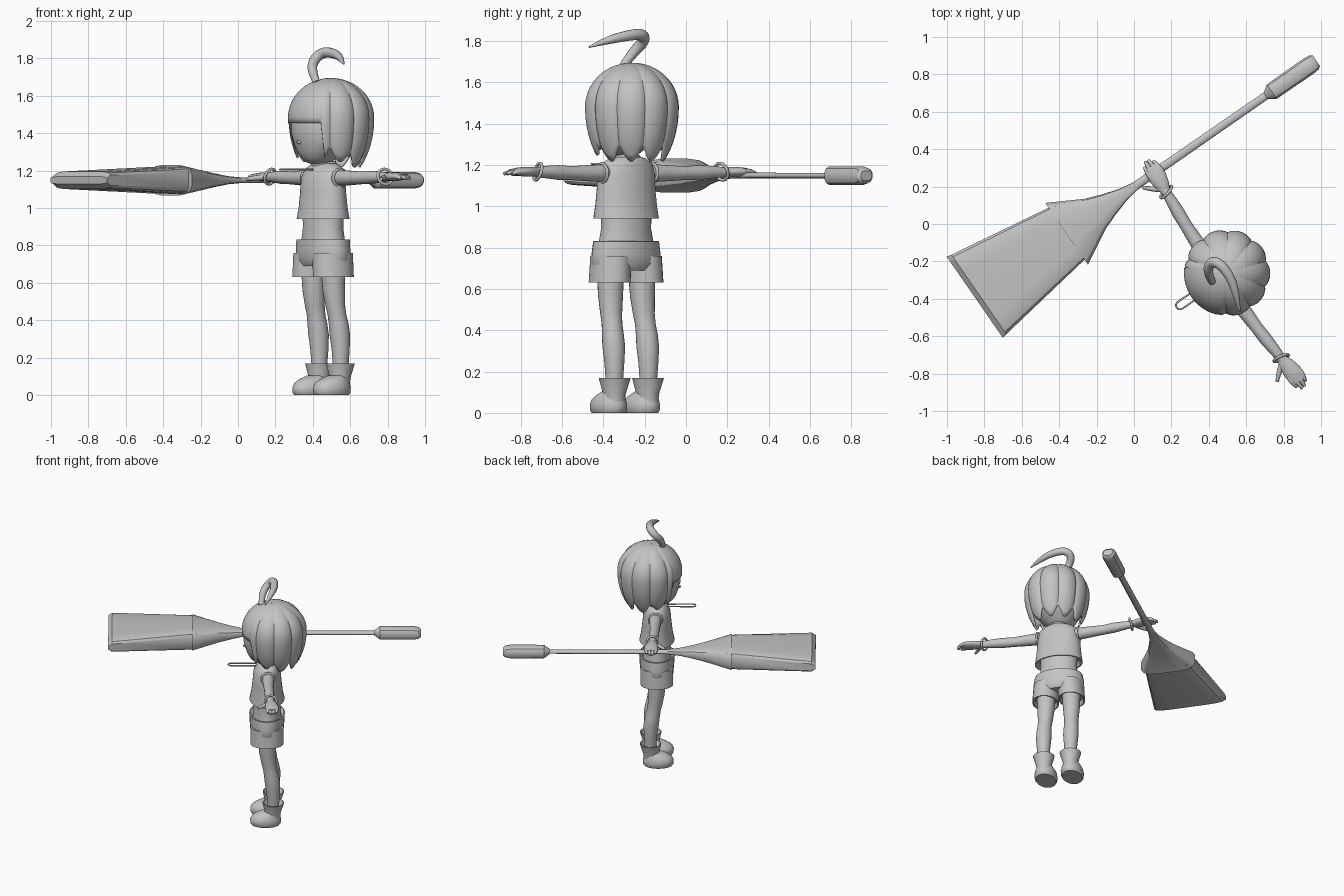
import bpy, bmesh, math
from mathutils import Matrix, Vector

if "Cube" in bpy.data.objects:
    bpy.data.objects.remove(bpy.data.objects["Cube"])

# Figure is built facing -Y, then turned and moved as a whole
PLACE = Matrix.Translation((0.455, -0.29, 0)) @ Matrix.Rotation(math.radians(-55.3), 4, 'Z')

grey = bpy.data.materials.new("plain_grey")
grey.diffuse_color = (0.55, 0.55, 0.55, 1)
grey.use_nodes = True
grey.node_tree.nodes["Principled BSDF"].inputs["Base Color"].default_value = grey.diffuse_color


def finish(ob, angle=50):
    """Place the part, give it the material and shade it."""
    ob.data.materials.clear()
    ob.data.materials.append(grey)
    ob.matrix_world = PLACE @ ob.matrix_world
    bpy.ops.object.select_all(action='DESELECT')
    ob.select_set(True)
    bpy.context.view_layer.objects.active = ob
    bpy.ops.object.shade_smooth_by_angle(angle=math.radians(angle))
    return ob


def from_bmesh(name, bm):
    bmesh.ops.recalc_face_normals(bm, faces=bm.faces)
    me = bpy.data.meshes.new(name)
    bm.to_mesh(me)
    bm.free()
    ob = bpy.data.objects.new(name, me)
    bpy.context.collection.objects.link(ob)
    return ob


def loft(name, axis, secs, n=24, e=1.0, angle=50):
    """Skin of (super)elliptical sections (t, centre1, centre2, half1, half2)."""
    bm = bmesh.new()
    rings = []
    for t, c1, c2, a, b in secs:
        ring = []
        for i in range(n):
            w = 2 * math.pi * (i + 0.5) / n
            c, s = math.cos(w), math.sin(w)
            u = c1 + a * math.copysign(abs(c) ** e, c)
            v = c2 + b * math.copysign(abs(s) ** e, s)
            co = {'X': (t, u, v), 'Y': (u, t, v), 'Z': (u, v, t)}[axis]
            ring.append(bm.verts.new(co))
        rings.append(ring)
    for r0, r1 in zip(rings, rings[1:]):
        for i in range(n):
            j = (i + 1) % n
            bm.faces.new((r0[i], r0[j], r1[j], r1[i]))
    bm.faces.new(rings[0])
    bm.faces.new(rings[-1])
    return finish(from_bmesh(name, bm), angle)


def tube(name, pts, radii, depth, res=4):
    """Tapered round tube along a smooth path."""
    cu = bpy.data.curves.new(name, 'CURVE')
    cu.dimensions = '3D'
    cu.bevel_depth = depth
    cu.bevel_resolution = res
    cu.use_fill_caps = True
    sp = cu.splines.new('NURBS')
    sp.points.add(len(pts) - 1)
    for p, co, r in zip(sp.points, pts, radii):
        p.co = (*co, 1)
        p.radius = r
    sp.order_u = 3
    sp.use_endpoint_u = True
    sp.resolution_u = 6
    ob = bpy.data.objects.new(name, cu)
    bpy.context.collection.objects.link(ob)
    bpy.ops.object.select_all(action='DESELECT')
    ob.select_set(True)
    bpy.context.view_layer.objects.active = ob
    bpy.ops.object.convert(target='MESH')
    return finish(bpy.context.view_layer.objects.active)


def torus(name, loc, rot, major, minor):
    bpy.ops.mesh.primitive_torus_add(location=loc, rotation=rot, major_radius=major,
                                     minor_radius=minor, major_segments=24, minor_segments=8)
    ob = bpy.context.object
    ob.name = name
    bpy.context.view_layer.update()
    return finish(ob)


# Torso: bare midriff, flared sleeveless top, neck and collar
loft("midriff", 'Z', [(.78, 0, 0, .15, .105), (.84, 0, 0, .142, .10), (.89, 0, 0, .132, .096),
                      (.98, 0, 0, .135, .096)])
loft("top", 'Z', [(.98, 0, 0, .13, .09), (.94, 0, 0, .165, .118), (.94, 0, 0, .173, .125),
                  (1.0, 0, 0, .165, .112), (1.08, 0, 0, .158, .103), (1.16, 0, 0, .155, .096),
                  (1.205, 0, .005, .14, .08), (1.23, 0, .01, .10, .065), (1.24, 0, .01, .06, .055)], 32)
loft("neck", 'Z', [(1.2, 0, .01, .05, .05), (1.3, 0, .01, .045, .045)], 16)
torus("collar", (0, .005, 1.235), (.1, 0, 0), .056, .012)
# Looped cord in front of the neck
tube("cord_loop", [(-.02, -.08, 1.205), (-.022, -.22, 1.205), (-.022, -.275, 1.205),
                   (.022, -.275, 1.205), (.022, -.22, 1.205), (.02, -.08, 1.205)], [1] * 6, .005, 2)

# Shorts
loft("shorts_body", 'Z', [(.69, 0, 0, .17, .10), (.72, 0, 0, .186, .12), (.77, 0, 0, .184, .124),
                          (.83, 0, 0, .173, .127), (.832, 0, 0, .165, .12), (.81, 0, 0, .14, .1)], 32)

for s, side in ((1, "left"), (-1, "right")):
    loft(side + "_shorts_leg", 'Z', [(.66, s * .096, 0, .075, .095), (.63, s * .096, 0, .084, .108),
                                     (.63, s * .097, 0, .093, .117), (.76, s * .088, 0, .092, .117)])
    loft(side + "_leg", 'Z', [(z, s * x, y, r, r) for z, x, y, r in (
        (.10, .1, .045, .04), (.17, .1, .045, .043), (.24, .1, .045, .048), (.32, .1, .04, .055),
        (.38, .1, .032, .053), (.43, .098, .022, .05), (.48, .096, .012, .053),
        (.56, .094, .004, .06), (.68, .092, 0, .066))])
    # Rounded shoe with a flared cuff
    loft(side + "_shoe", 'Z', [(0, s * .097, -.01, .07, .10), (.012, s * .097, -.01, .078, .109),
                               (.04, s * .097, -.01, .08, .11), (.065, s * .097, -.007, .074, .10),
                               (.085, s * .098, .005, .062, .08), (.105, s * .098, .03, .05, .055)])
    loft(side + "_cuff", 'Z', [(.05, s * .098, .04, .052, .056), (.09, s * .098, .042, .054, .056),
                               (.168, s * .098, .045, .077, .077), (.168, s * .098, .045, .07, .07),
                               (.13, s * .098, .045, .05, .05)], 16)
    # Arm, bracelet, hand, fingers and thumb
    loft(side + "_arm", 'X', [(s * x, y, z, r, r) for x, y, z, r in (
        (.10, .01, 1.16, .04), (.16, .01, 1.16, .043), (.24, .012, 1.16, .039), (.33, .015, 1.16, .034),
        (.41, .02, 1.163, .036), (.48, .025, 1.165, .031), (.56, .03, 1.165, .024))], 16)
    torus(side + "_armhole", (s * .148, .008, 1.16), (0, math.pi / 2, 0), .046, .008)
    torus(side + "_bracelet", (s * .54, .03, 1.167), (.2, s * 1.3, 0), .042, .008)
    loft(side + "_palm", 'X', [(s * x, y, 1.167, a, b) for x, y, a, b in (
        (.54, .03, .024, .02), (.58, .034, .04, .023), (.63, .038, .05, .023),
        (.67, .04, .048, .019), (.70, .04, .038, .012))], 16)
    for k, length in enumerate((.715, .738, .735, .715)):
        y = .005 + k * .023
        tube(f"{side}_finger_{k + 1}", [(s * .65, y, 1.168), (s * .69, y, 1.17),
                                        (s * length, .035 + (y - .035) * .8, 1.157)], (1, 1, .6), .014, 2)
    tube(side + "_thumb", [(s * .565, .02, 1.165), (s * .60, -.03, 1.16), (s * .632, -.06, 1.155)],
         (1.2, 1, .6), .014, 2)

# Head with a narrow chin and a small nose
loft("head", 'Z', [(1.235, 0, -.03, .035, .04), (1.243, 0, -.028, .06, .068), (1.265, 0, -.025, .09, .095),
                   (1.30, 0, -.014, .128, .125), (1.34, 0, -.002, .16, .15), (1.40, 0, .014, .184, .182),
                   (1.47, 0, .028, .19, .192), (1.55, 0, .04, .18, .18), (1.62, 0, .045, .13, .13)], 32)
loft("nose", 'Y', [(-.12, 0, 1.35, .02, .02), (-.172, 0, 1.352, .005, .006)], 8)

# Hair: lobed dome, short fringe in front, pointed locks at the sides and back
LOCKS, COLS, ROWS = 10, 120, 18
bm = bmesh.new()
crown = bm.verts.new((0, .05, 1.69))
cols = []
for i in range(COLS):
    th = 2 * math.pi * i / COLS
    off = abs((th + math.pi) % (2 * math.pi) - math.pi)   # angle away from the face
    lobe = abs(math.cos(th * LOCKS / 2))
    if off < math.radians(44):
        bottom, lobe = 1.455, .7
    else:
        bottom = 1.29 - .075 * lobe + (.03 if off < math.radians(85) else 0)
    drop = (bottom - 1.48) / .36
    end = math.acos(drop)
    col = []
    for j in range(1, ROWS + 1):
        phi = end * j / ROWS
        c = math.cos(phi)
        z = 1.48 + (.215 if c > 0 else .36) * c
        r = .228 * math.sin(phi) * (.95 + .07 * lobe ** .7)
        col.append(bm.verts.new((r * math.sin(th), .05 - r * math.cos(th), z)))
    cols.append(col)
for i in range(COLS):
    a, b = cols[i], cols[(i + 1) % COLS]
    bm.faces.new((crown, a[0], b[0]))
    for j in range(ROWS - 1):
        bm.faces.new((a[j], a[j + 1], b[j + 1], b[j]))
hair = finish(from_bmesh("hair", bm), 40)
shell = hair.modifiers.new("thickness", 'SOLIDIFY')
shell.thickness = .012
shell.offset = -1

# Curled tuft on the crown
tuft = [(.42, -.31, 1.67), (.39, -.26, 1.74), (.41, -.20, 1.80), (.46, -.21, 1.835),
        (.52, -.29, 1.825), (.55, -.39, 1.80), (.565, -.47, 1.77)]
tube("hair_tuft", [PLACE.inverted() @ Vector(p) for p in tuft], (.7, .95, 1.05, 1.05, .95, .7, .15), .027)

# Broom held in the right hand
BX, BZ = -.66, 1.148


def broom(name, secs, n, e, angle=30):
    loft(name, 'Y', [(y, BX, BZ, a, b) for y, a, b in secs], n, e, angle)


broom("broom_shaft", [(-.2, .024, .015), (.79, .022, .014)], 12, 1, 50)
broom("broom_grip", [(.76, .02, .018), (.80, .048, .046), (1.04, .05, .046),
                     (1.075, .046, .038), (1.09, .034, .024)], 12, .75)
broom("broom_flare", [(-.08, .022, .015), (-.17, .038, .022), (-.26, .066, .036), (-.35, .10, .052),
                      (-.53, .20, .081), (-.535, .202, .083), (-.535, .17, .073)], 16, .6)
broom("broom_bristles", [(-.5, .165, .072), (-.535, .17, .074), (-1.105, .26, .048),
                         (-1.132, .266, .02)], 16, .35)
